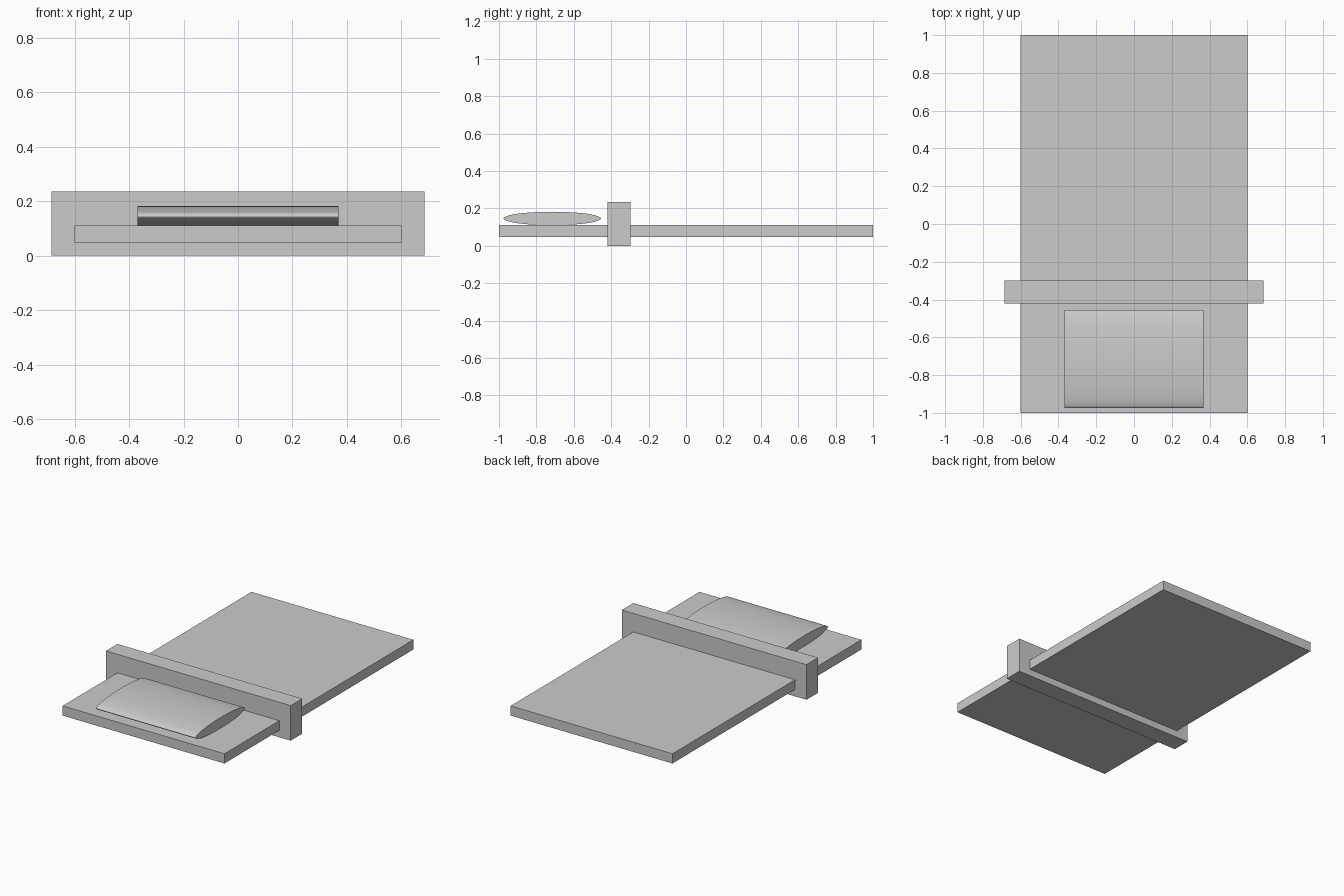
import bpy, math

if "Cube" in bpy.data.objects:
    bpy.data.objects.remove(bpy.data.objects["Cube"])


def box(name, x, y, z):
    """Box from (min, max) ranges."""
    bpy.ops.mesh.primitive_cube_add(size=1, location=[(a + b) / 2 for a, b in (x, y, z)])
    ob = bpy.context.object
    ob.name = name
    ob.scale = [b - a for a, b in (x, y, z)]
    bpy.ops.object.transform_apply(location=False, rotation=False, scale=True)
    return ob


# Flat base slab and the cross bar it passes through
box("base_slab", (-0.6, 0.6), (-1.0, 1.0), (0.046, 0.111))
box("cross_bar", (-0.685, 0.685), (-0.42, -0.298), (0.0, 0.235))

# Cushion: flattened cylinder lying along x
bpy.ops.mesh.primitive_cylinder_add(vertices=64, radius=1, depth=0.738,
                                    location=(0, -0.715, 0.146),
                                    rotation=(0, math.pi / 2, 0))
cushion = bpy.context.object
cushion.name = "cushion"
cushion.scale = (0.036, 0.26, 1)
bpy.ops.object.transform_apply(location=False, rotation=True, scale=True)
bpy.ops.object.shade_smooth_by_angle(angle=math.radians(40))
